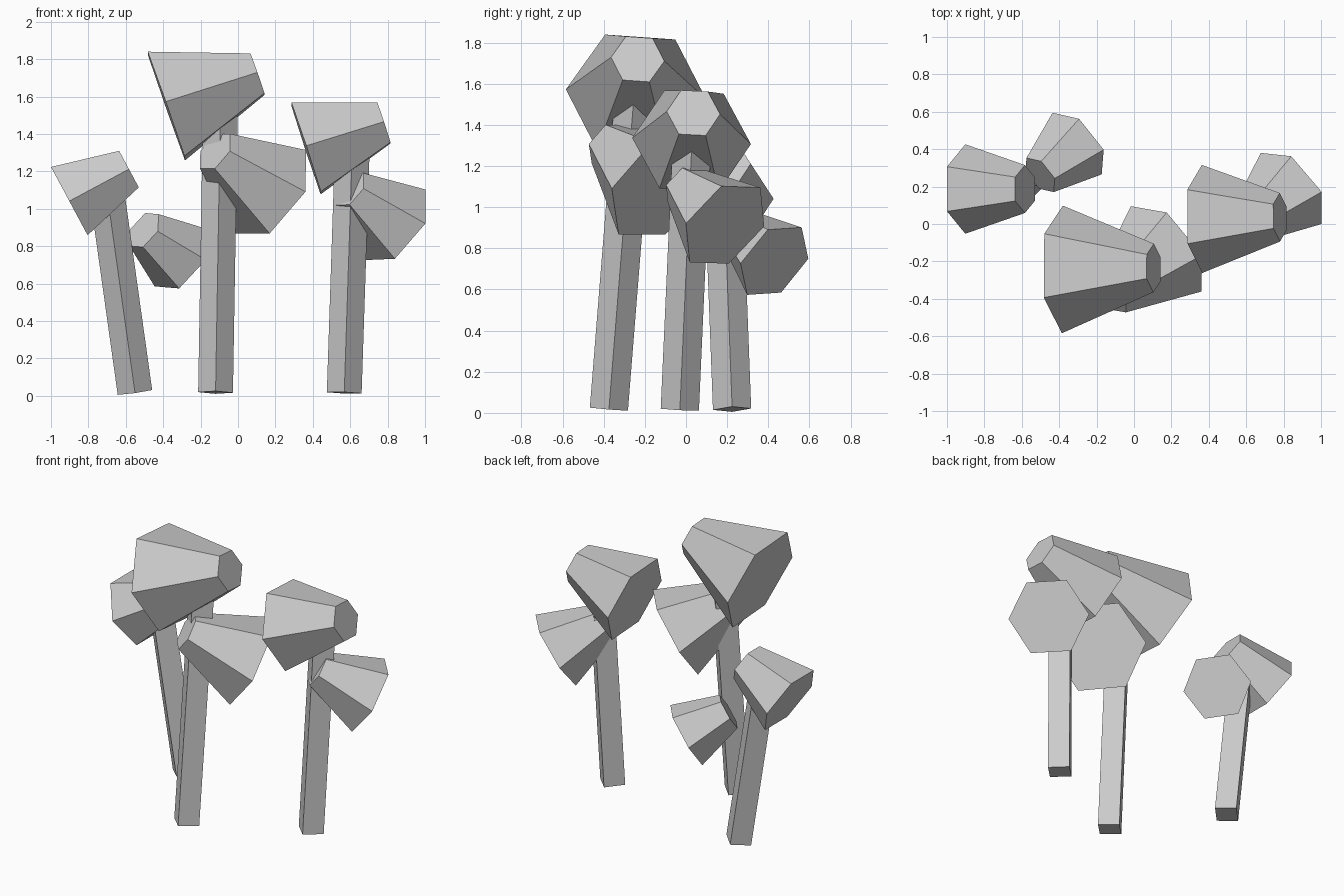
import bpy
import bmesh
from mathutils import Matrix, Vector

if "Cube" in bpy.data.objects:
    bpy.data.objects.remove(bpy.data.objects["Cube"])


def prism(name, start, end, r1, r2, sides, ref):
    """Tapered prism from start to end; one corner points along ref."""
    start, end = Vector(start), Vector(end)
    axis = end - start
    z = axis.normalized()
    y = Vector(ref)
    y = (y - z * y.dot(z)).normalized()
    x = y.cross(z)
    mat = Matrix((x, y, z)).transposed().to_4x4()
    mat.translation = (start + end) / 2
    bm = bmesh.new()
    bmesh.ops.create_cone(bm, cap_ends=True, segments=sides, radius1=r1,
                          radius2=r2, depth=axis.length, matrix=mat)
    bmesh.ops.recalc_face_normals(bm, faces=bm.faces)
    mesh = bpy.data.meshes.new(name)
    bm.to_mesh(mesh)
    bm.free()
    obj = bpy.data.objects.new(name, mesh)
    bpy.context.collection.objects.link(obj)
    return obj


# square trunks: base centre, lean per unit height, height
TRUNKS = {
    "tall_tree": ((-0.12, -0.375, 0.018), (0.017, 0.08), 1.57),
    "middle_tree": ((0.568, -0.03, 0.016), (0.033, 0.045), 1.37),
    "short_tree": ((-0.551, 0.224, 0.018), (-0.14, -0.038), 1.12),
}
for tree, (base, lean, height) in TRUNKS.items():
    top = Vector(base) + Vector((lean[0], lean[1], 1)) * height
    prism(tree + "_trunk", base, top, 0.093, 0.093, 4, (0, 1, 0))

# six-sided caps: wide end centre, narrow end centre, radii, corner direction
CROWNS = {
    "tall_tree_upper_cap": ((-0.383, -0.243, 1.549), (0.105, -0.235, 1.72),
                            0.342, 0.13, (0, 1, -0.073)),
    "tall_tree_lower_cap": ((0.172, -0.133, 1.091), (-0.1225, -0.377, 1.3075),
                            0.296, 0.124, (0.188, -0.227, 0)),
    "middle_tree_upper_cap": ((0.364, 0.027, 1.322), (0.78, 0.036, 1.459),
                              0.289, 0.13, (0, 1, -0.05)),
    "middle_tree_lower_cap": ((0.84, 0.19, 0.914), (0.597, -0.01, 1.105),
                              0.25, 0.114, (0.158, -0.193, 0.01)),
    "short_tree_upper_cap": ((-0.902, 0.187, 1.041), (-0.583, 0.187, 1.212),
                             0.239, 0.128, (0, 1, 0)),
    "short_tree_lower_cap": ((-0.304, 0.43, 0.738), (-0.502, 0.262, 0.886),
                             0.211, 0.117, (0.133, -0.165, -0.012)),
}
for name, (wide, narrow, r1, r2, ref) in CROWNS.items():
    prism(name, wide, narrow, r1, r2, 6, ref)
